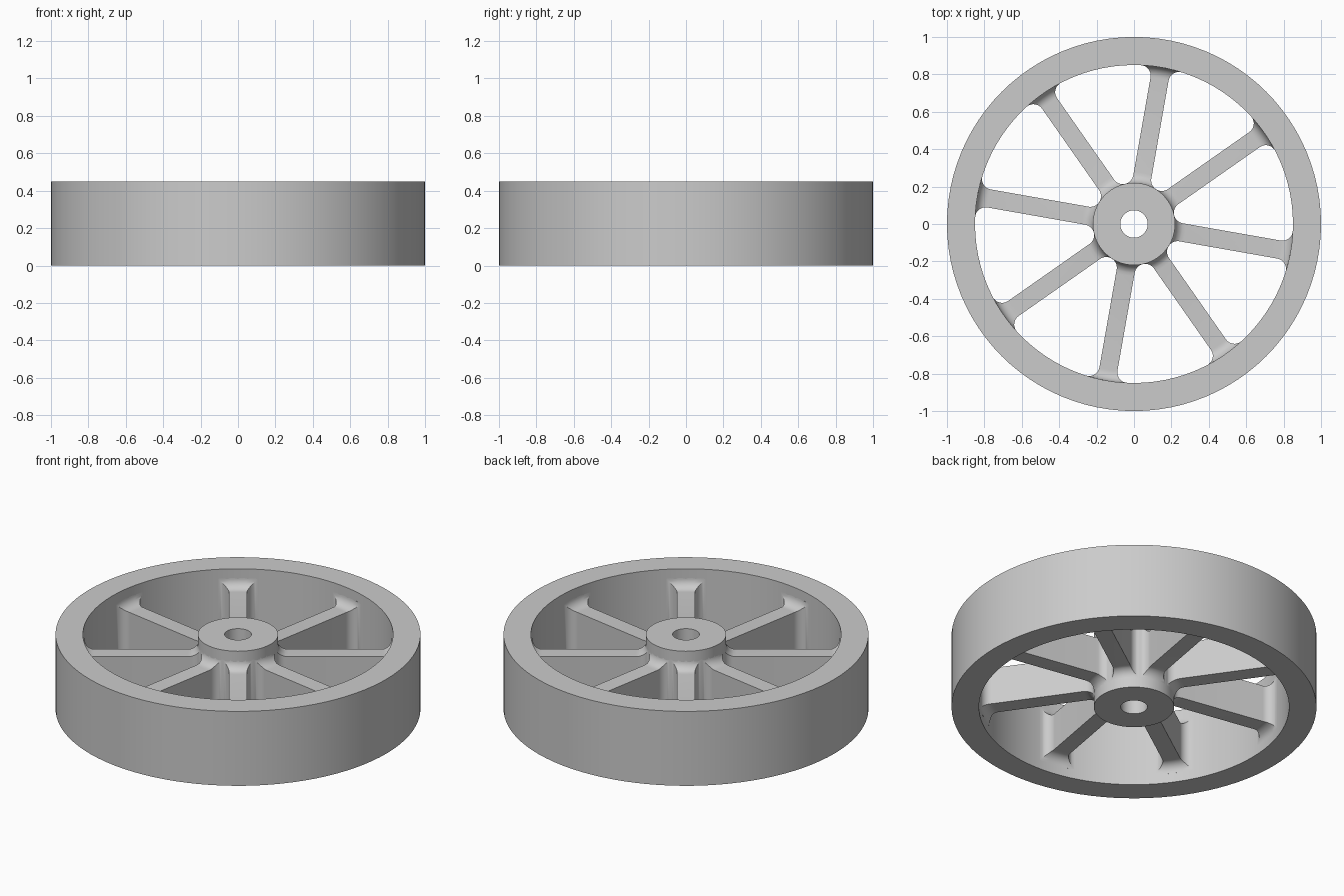
import bpy, bmesh
from math import sin, cos, pi, radians, sqrt, atan2, hypot

HEIGHT = 0.45
RIM_IN, HUB_OUT, BORE = 0.85, 0.22, 0.073
HALF_W, HALF_H = 0.049, 0.1125     # spoke half width and half height
FILLET, STEPS = 0.056, 10
SEGMENTS = 96

cube = bpy.data.objects.get("Cube")
if cube:
    bpy.data.objects.remove(cube, do_unlink=True)

grey = bpy.data.materials.new("plain grey")
grey.use_nodes = True
grey.diffuse_color = (0.6, 0.6, 0.6, 1)
grey.node_tree.nodes["Principled BSDF"].inputs["Base Color"].default_value = (0.6, 0.6, 0.6, 1)


def make_object(name, rings, close_loop):
    """Skin a list of equal closed rings; close_loop joins last to first."""
    bm = bmesh.new()
    loops = [[bm.verts.new(p) for p in ring] for ring in rings]
    pairs = list(zip(loops, loops[1:]))
    if close_loop:
        pairs.append((loops[-1], loops[0]))
    for a, b in pairs:
        for i in range(len(a)):
            j = (i + 1) % len(a)
            bm.faces.new((a[i], a[j], b[j], b[i]))
    if not close_loop:
        bm.faces.new(loops[0])
        bm.faces.new(loops[-1])
    bmesh.ops.recalc_face_normals(bm, faces=bm.faces)
    mesh = bpy.data.meshes.new(name)
    bm.to_mesh(mesh)
    bm.free()
    mesh.materials.append(grey)
    obj = bpy.data.objects.new(name, mesh)
    bpy.context.collection.objects.link(obj)
    bpy.ops.object.select_all(action="DESELECT")
    obj.select_set(True)
    bpy.context.view_layer.objects.active = obj
    bpy.ops.object.shade_smooth_by_angle(angle=radians(30))
    return obj


def tube(name, inner, outer):
    """Rectangular section revolved about z."""
    section = [(inner, 0), (outer, 0), (outer, HEIGHT), (inner, HEIGHT)]
    turns = [2 * pi * i / SEGMENTS for i in range(SEGMENTS)]
    return make_object(name, [[(r * cos(t), r * sin(t), z) for r, z in section]
                              for t in turns], True)


def fillet_stations(wall, side):
    """Stations from spoke to wall; side is +1 at the rim, -1 at the hub."""
    centre_r = wall - side * FILLET
    lat = HALF_W + FILLET
    along = sqrt(centre_r ** 2 - lat ** 2)
    tilt = atan2(lat, along)
    end = tilt if side > 0 else tilt - pi
    stations = []
    for i in range(STEPS + 1):
        a = -pi / 2 + (end + pi / 2) * i / STEPS
        x, y = along + FILLET * cos(a), lat + FILLET * sin(a)
        rho = hypot(x, y)
        u = min(1, max(0, side * (rho - centre_r) / FILLET))
        stations.append((rho, y, FILLET * (1 - sqrt(1 - u * u))))
    # bury the end in the wall
    stations.append((wall + side * 0.01, stations[-1][1], FILLET))
    return stations


def spoke_ring(rho, lat, rise):
    """Box section whose top and bottom edges follow a circle of radius rho."""
    ys = [lat * k / 2 for k in (-2, -1, 0, 1, 2)]
    h = HALF_H + rise
    row = [(sqrt(rho * rho - y * y), y) for y in ys]
    mid = HEIGHT / 2
    return [(x, y, mid - h) for x, y in row] + [(x, y, mid + h) for x, y in reversed(row)]


# Rim and hub
tube("rim", RIM_IN, 1.0)
tube("hub", BORE, HUB_OUT)

# Eight flared spokes
stations = fillet_stations(HUB_OUT, -1)[::-1]
stations.append((HUB_OUT + FILLET + 0.002, HALF_W, 0))
stations += fillet_stations(RIM_IN, 1)
for n in range(8):
    spoke = make_object(f"spoke_{n + 1}", [spoke_ring(*s) for s in stations], False)
    spoke.rotation_euler.z = radians(35 + 45 * n)
